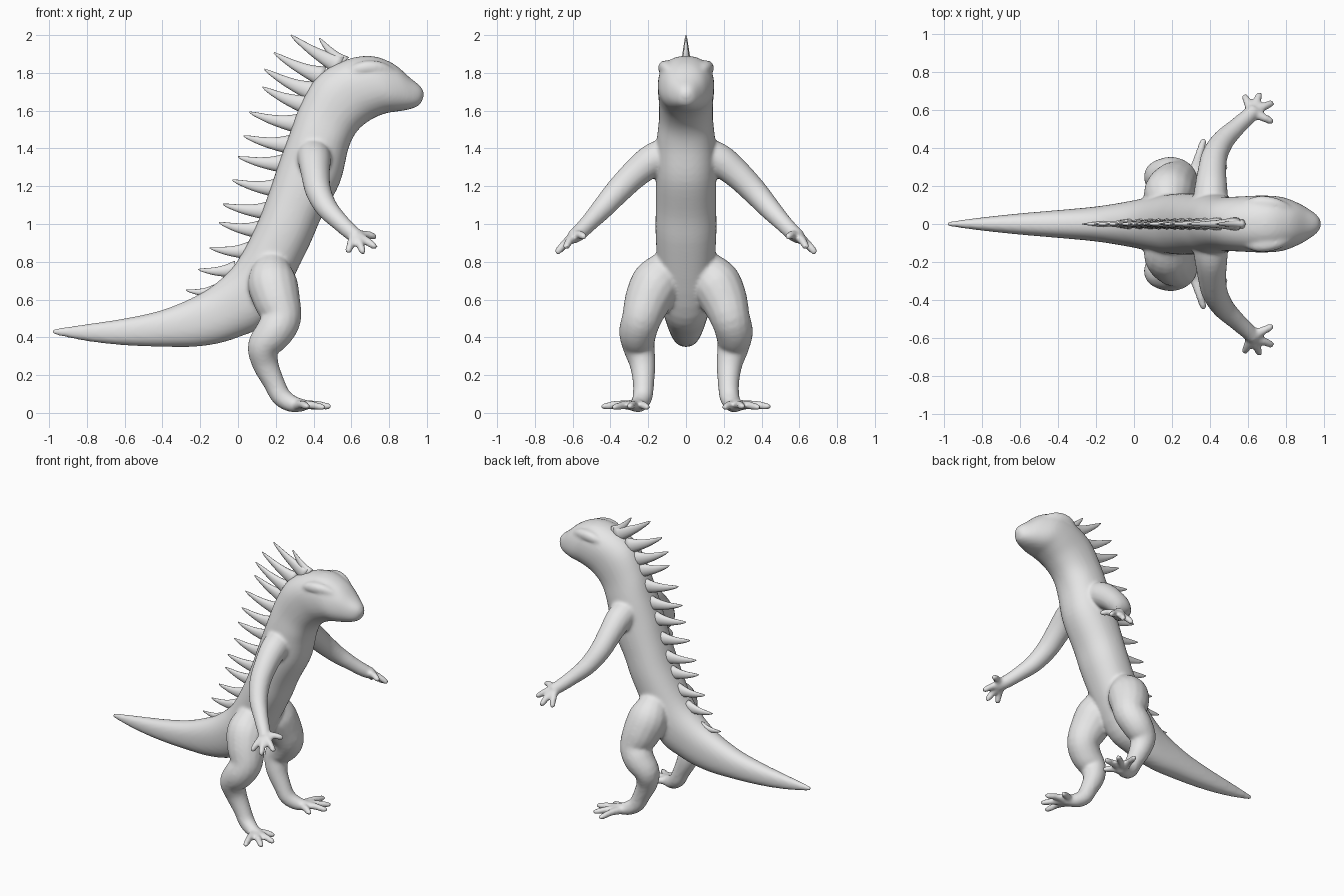
import bpy, bmesh, math
from mathutils import Vector

cube = bpy.data.objects.get("Cube")
if cube:
    bpy.data.objects.remove(cube, do_unlink=True)

skin = bpy.data.materials.new("grey_skin")
skin.use_nodes = True
GREY = (0.8, 0.8, 0.8, 1)
skin.diffuse_color = GREY
skin.node_tree.nodes["Principled BSDF"].inputs["Base Color"].default_value = GREY

X, Y, Z = Vector((1, 0, 0)), Vector((0, 1, 0)), Vector((0, 0, 1))


def spline(rows, steps):
    """Smoothly interpolate rows of numbers (Catmull-Rom)."""
    rows = [Vector(r) for r in rows]
    ext = [rows[0] * 2 - rows[1]] + rows + [rows[-1] * 2 - rows[-2]]
    out = []
    for a, b, c, d in zip(ext, ext[1:], ext[2:], ext[3:]):
        for i in range(steps):
            t = i / steps
            out.append((b * 2 + (c - a) * t + (a * 2 - b * 5 + c * 4 - d) * t * t
                        + (b * 3 - a - c * 3 + d) * t ** 3) / 2)
    return out + [rows[-1]]


def skin_rings(bm, rings, sides=24, power=1.0):
    """Join rings given as (centre, half axis, half axis) into a closed tube."""
    def bend(v):
        return math.copysign(abs(v) ** power, v)
    loops = []
    for c, u, v in rings:
        angles = [math.tau * k / sides for k in range(sides)]
        loops.append([bm.verts.new(c + u * bend(math.cos(a)) + v * bend(math.sin(a)))
                      for a in angles])
    for p, q in zip(loops, loops[1:]):
        for k in range(sides):
            n = (k + 1) % sides
            bm.faces.new((p[k], p[n], q[n], q[k]))
    bm.faces.new(loops[0])
    bm.faces.new(loops[-1])


def tube(bm, rows, ref, side=1, steps=4, flat=1.0, sides=16):
    """Round limb through rows of x, y, z, radius; side=-1 mirrors it across y."""
    pts = spline(rows, steps)
    cen = [Vector((p[0], p[1] * side, p[2])) for p in pts]
    rings = []
    for i, c in enumerate(cen):
        t = cen[min(i + 1, len(cen) - 1)] - cen[max(i - 1, 0)]
        u = t.cross(ref).normalized()
        v = t.cross(u).normalized()
        r = max(pts[i][3], 0.002)
        rings.append((c, u * r, v * r * flat))
    skin_rings(bm, rings, sides)


def finish(bm, name):
    bmesh.ops.recalc_face_normals(bm, faces=bm.faces[:])
    for f in bm.faces:
        f.smooth = True
    me = bpy.data.meshes.new(name)
    bm.to_mesh(me)
    bm.free()
    me.materials.append(skin)
    ob = bpy.data.objects.new(name, me)
    bpy.context.collection.objects.link(ob)
    return ob


# Tail, torso and head: upper x z, lower x z, half width
TRUNK = [
    (-.98, .445, -.98, .415, .012), (-.8, .47, -.8, .38, .035), (-.6, .5, -.6, .358, .056),
    (-.4, .545, -.38, .35, .074), (-.22, .62, -.18, .355, .092), (-.1, .7, 0, .4, .115),
    (0, .81, .17, .5, .14), (.1, 1, .36, .85, .16), (.165, 1.17, .44, 1.03, .16),
    (.215, 1.32, .54, 1.22, .16), (.27, 1.47, .585, 1.4, .155), (.33, 1.63, .63, 1.49, .143),
    (.42, 1.78, .7, 1.55, .145), (.56, 1.865, .78, 1.585, .15), (.7, 1.89, .84, 1.595, .143),
    (.82, 1.85, .9, 1.605, .11), (.91, 1.775, .94, 1.618, .075),
    (.965, 1.73, .965, 1.635, .045), (.985, 1.695, .982, 1.67, .015),
]
bm = bmesh.new()
rings = []
for x1, z1, x2, z2, w in spline(TRUNK, 5):
    top, low = Vector((x1, 0, z1)), Vector((x2, 0, z2))
    rings.append(((top + low) / 2, (top - low) / 2, Y * w))
skin_rings(bm, rings, 32, 0.88)

# Limbs: x, y, z, radius
LEG = [
    (.18, .08, .8, .085), (.18, .15, .7, .13), (.205, .2, .6, .125), (.23, .235, .5, .105),
    (.19, .255, .425, .1), (.135, .25, .35, .085), (.145, .23, .26, .07),
    (.19, .225, .16, .057), (.23, .23, .085, .053), (.29, .25, .047, .045), (.35, .27, .04, .033),
]
ARM = [
    (.4, .09, 1.37, .095), (.405, .18, 1.335, .088), (.41, .27, 1.265, .077),
    (.425, .36, 1.175, .069), (.47, .44, 1.085, .059), (.54, .51, 1.01, .048),
    (.6, .565, .955, .043), (.635, .6, .93, .038),
]
TOE_TIPS = [(.37, .45, .035), (.46, .39, .03), (.495, .3, .035), (.43, .2, .03)]
FINGER_TIPS = [(.58, .68, .85), (.665, .69, .845), (.735, .64, .875), (.735, .535, .935)]


def digits(bm, root, tips, side):
    root = Vector(root)
    for tip in tips:
        tip = Vector(tip)
        mid = root.lerp(tip, 0.5) + Z * 0.008
        rows = [(*root, .03), (*mid, .023), (*root.lerp(tip, 0.85), .02), (*tip, .012)]
        tube(bm, rows, Z, side)


for s in (1, -1):
    tube(bm, LEG, Y, s)
    tube(bm, ARM, X, s)
    digits(bm, (.31, .26, .038), TOE_TIPS, s)
    digits(bm, (.62, .59, .935), FINGER_TIPS, s)
    # Brow ridge over the eye
    tube(bm, [(.58, .1, 1.8, .02), (.66, .112, 1.825, .037),
              (.75, .1, 1.825, .035), (.85, .065, 1.79, .015)], Z, s)

body = finish(bm, "body")
blend = body.modifiers.new("blend", "REMESH")
blend.mode = "VOXEL"
blend.voxel_size = 0.01
blend.use_smooth_shade = True
soft = body.modifiers.new("soften", "SMOOTH")
soft.factor = 0.5
soft.iterations = 10

# Row of curved spines from the crown to the tail: base x z, tip x z
SPINES = [
    (.56, 1.85, .43, 1.985), (.54, 1.84, .28, 2.0), (.45, 1.78, .19, 1.907),
    (.40, 1.70, .14, 1.82), (.37, 1.63, .13, 1.725), (.33, 1.53, .06, 1.593),
    (.29, 1.42, .03, 1.467), (.26, 1.32, 0, 1.356), (.22, 1.19, -.03, 1.233),
    (.18, 1.07, -.08, 1.105), (.13, .97, -.1, 1.008), (.07, .86, -.15, .875),
    (-.01, .76, -.21, .76), (-.12, .645, -.275, .65),
]
bm = bmesh.new()
for bx, bz, tx, tz in SPINES:
    base, tip = Vector((bx, 0, bz)), Vector((tx, 0, tz))
    size = min(1, (tip - base).length / 0.24)
    rows = []
    for t, r in ((0, .055), (.3, .037), (.6, .024), (.88, .012), (1, .003)):
        p = base.lerp(tip, t) - Z * 0.05 * size * t * (1 - t)
        rows.append((*p, r * size))
    tube(bm, rows, Y, 1, 3, 0.65, 12)
finish(bm, "back_spines")
